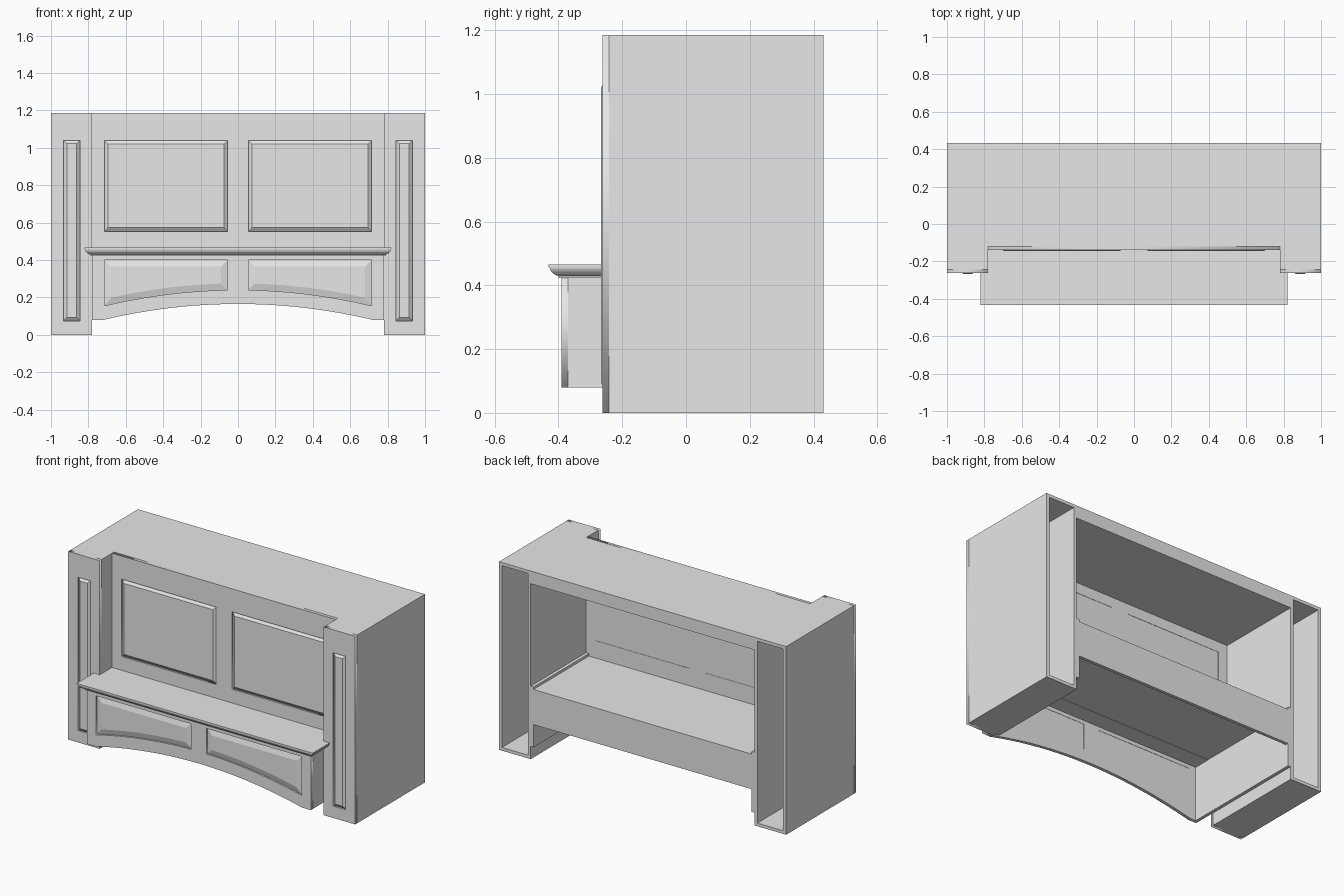
import bpy, bmesh, math

cube = bpy.data.objects.get("Cube")
if cube:
    bpy.data.objects.remove(cube, do_unlink=True)

mat = bpy.data.materials.new("light_grey")
mat.use_nodes = True
mat.diffuse_color = (0.8, 0.8, 0.8, 1)
mat.node_tree.nodes["Principled BSDF"].inputs["Base Color"].default_value = (0.8, 0.8, 0.8, 1)

# Main dimensions
H, T = 1.185, 0.02                  # height, board thickness
BACK, COL_FRONT, MID_FRONT, VAL_FRONT = 0.432, -0.262, -0.14, -0.39
IN = 0.78                           # inner face of the side columns


def link(name, data):
    obj = bpy.data.objects.new(name, data)
    bpy.context.collection.objects.link(obj)
    data.materials.append(mat)
    return obj


def box(name, x, y, z):
    """Box from (min, max) ranges."""
    x = sorted(x)
    bm = bmesh.new()
    bmesh.ops.create_cube(bm, size=1)
    for v in bm.verts:
        v.co = [r[0] + (c + 0.5) * (r[1] - r[0]) for c, r in zip(v.co, (x, y, z))]
    me = bpy.data.meshes.new(name)
    bm.to_mesh(me)
    bm.free()
    return link(name, me)


def loft(name, loops):
    """Closed solid skinned through loops with equal point counts."""
    bm = bmesh.new()
    rings = [[bm.verts.new(p) for p in loop] for loop in loops]
    n = len(rings[0])
    for a, b in zip(rings, rings[1:]):
        for i in range(n):
            j = (i + 1) % n
            bm.faces.new((a[i], a[j], b[j], b[i]))
    bm.faces.new(rings[0][::-1])
    bm.faces.new(rings[-1])
    bmesh.ops.recalc_face_normals(bm, faces=bm.faces)
    me = bpy.data.meshes.new(name)
    bm.to_mesh(me)
    bm.free()
    return link(name, me)


def board(name, outlines, front):
    """Upright board cut from an outer outline with holes, given in x and z."""
    cu = bpy.data.curves.new(name, 'CURVE')
    cu.dimensions, cu.fill_mode, cu.extrude = '2D', 'BOTH', T / 2
    for pts in outlines:
        sp = cu.splines.new('POLY')
        sp.points.add(len(pts) - 1)
        for p, (x, z) in zip(sp.points, pts):
            p.co = (x, z, 0, 1)
        sp.use_cyclic_u = True
    obj = link(name, cu)
    obj.rotation_euler = (math.pi / 2, 0, 0)
    obj.location.y = front + T / 2
    bpy.ops.object.select_all(action='DESELECT')
    obj.select_set(True)
    bpy.context.view_layer.objects.active = obj
    bpy.ops.object.convert(target='MESH')


def outline(x0, x1, top, bottom, d=0.0, n=1):
    """Outline with a flat top and a bottom edge following a function, inset by d."""
    x0, x1 = x0 + d, x1 - d
    xs = [x0 + (x1 - x0) * i / n for i in range(n + 1)]
    return [(x, bottom(x) + d) for x in xs] + [(x1, top - d), (x0, top - d)]


def raised_panel(name, shape, front, bevel, lift, n=1):
    """Panel with a sunk rim and a sloped edge rising to its field."""
    def ring(d, y):
        return [(x, y, z) for x, z in outline(*shape, d, n)]
    loft(name, [ring(0, front + T - 0.002), ring(0, front + 0.01), ring(bevel, front - lift)])


def rect(x0, x1, z0, z1):
    return [(x0, z0), (x1, z0), (x1, z1), (x0, z1)]


sides = ((-1, "right"), (1, "left"))

# Side columns: hollow, open at the back
for s, side in sides:
    xa, xb = sorted((s * IN, s))
    pa, pb = sorted((s * 0.845, s * 0.932))
    shape = (pa, pb, 1.04, lambda x: 0.075)
    board(side + "_column_front", [rect(xa, xb, 0, H), outline(*shape)], COL_FRONT)
    raised_panel(side + "_column_panel", shape, COL_FRONT, 0.018, 0.004)
    y = (COL_FRONT + T, BACK)
    box(side + "_column_outer_wall", (s * (1 - T), s), y, (0, H))
    box(side + "_column_inner_wall", (s * IN, s * (IN + T)), y, (0, H))
    for part, z in (("bottom", 0), ("top", H - T)):
        box(side + "_column_" + part, (s * (IN + T), s * (1 - T)), y, (z, z + T))

# Upper centre wall with two panels, and the top slab
shapes = [(min(s * 0.055, s * 0.715), max(s * 0.055, s * 0.715), 1.04, lambda x: 0.553)
          for s, _ in sides]
board("centre_wall", [rect(-IN, IN, 0.444, H)] + [outline(*p) for p in shapes], MID_FRONT)
for (s, side), p in zip(sides, shapes):
    raised_panel(side + "_upper_panel", p, MID_FRONT, 0.02, 0.004)
box("top_slab", (-IN, IN), (MID_FRONT + T, BACK), (1.105, H))

# Arched valance with two panels that follow the arch
N = 24
arch = [(-0.72 + 1.44 * i / N, 0.165 - 0.085 * (2 * i / N - 1) ** 2) for i in range(N + 1)]
edge = [(-IN, 0.08)] + arch + [(IN, 0.08), (IN, 0.43), (-IN, 0.43)]
shapes = [(min(s * 0.055, s * 0.715), max(s * 0.055, s * 0.715), 0.4,
           lambda x: 0.24 - 0.085 * (x / 0.715) ** 2) for s, _ in sides]
board("valance_front", [edge] + [outline(*p, n=N) for p in shapes], VAL_FRONT)
for (s, side), p in zip(sides, shapes):
    raised_panel(side + "_valance_panel", p, VAL_FRONT, 0.035, 0, N)
    box(side + "_valance_side", (s * (IN - T), s * IN), (VAL_FRONT + T, BACK), (0.08, 0.46))
box("valance_back", (T - IN, IN - T), (BACK - T, BACK), (0.223, 0.444))
box("deck", (T - IN, IN - T), (COL_FRONT, BACK - T), (0.425, 0.444))

# Moulded shelf wrapping the valance, and its part between the columns
profile = [(0.0, 0.423), (0.01, 0.423), (0.01, 0.43), (0.016, 0.431), (0.025, 0.436),
           (0.032, 0.443), (0.037, 0.452), (0.038, 0.458), (0.042, 0.458), (0.042, 0.466)]
loft("shelf_moulding", [[(-IN - o, COL_FRONT, z), (-IN - o, VAL_FRONT - o, z),
                         (IN + o, VAL_FRONT - o, z), (IN + o, COL_FRONT, z)]
                        for o, z in profile])
box("shelf", (-IN, IN), (COL_FRONT, MID_FRONT), (0.444, 0.466))
